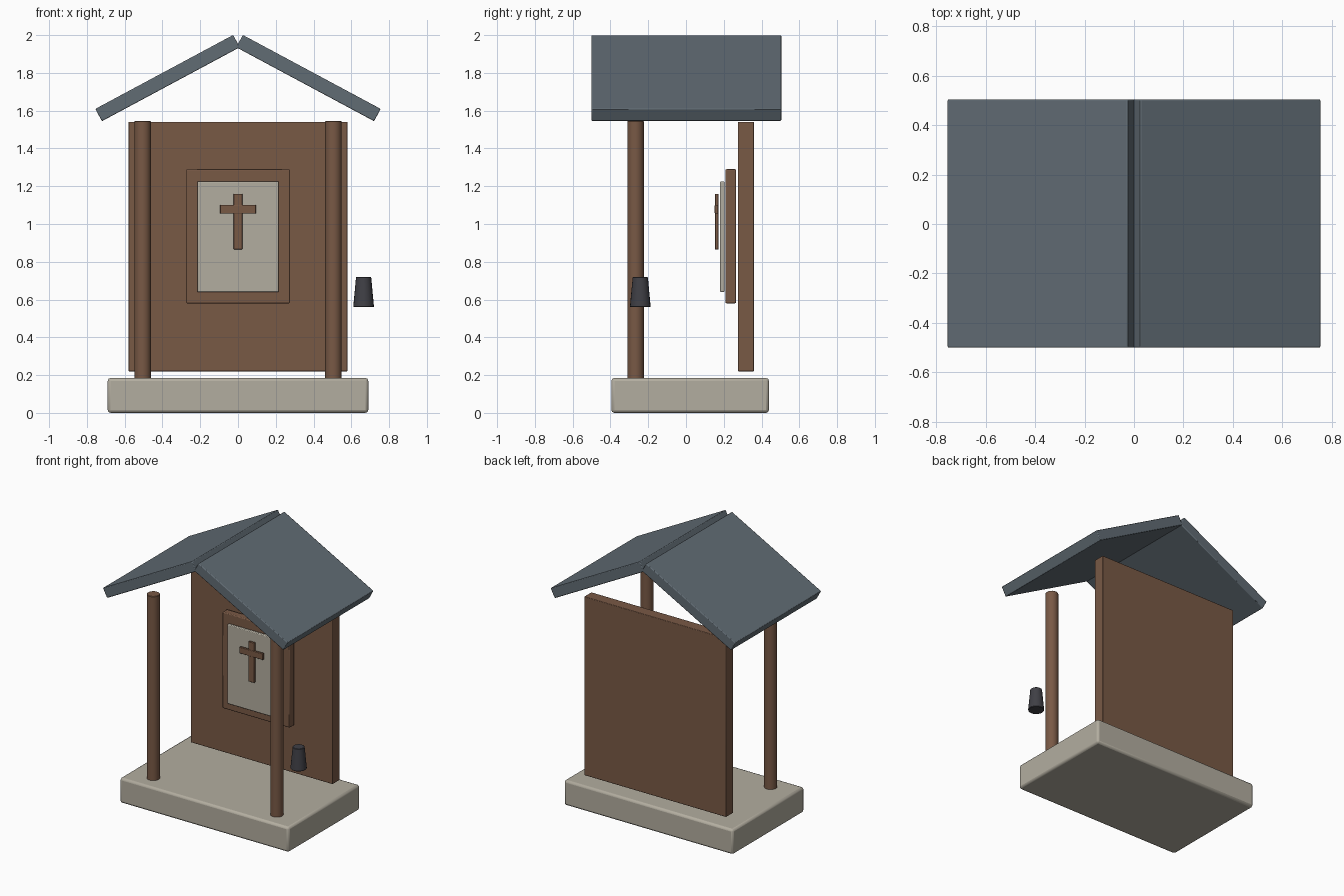
import bpy
from math import radians

cube = bpy.data.objects.get("Cube")
if cube:
    bpy.data.objects.remove(cube, do_unlink=True)


def material(name, rgb):
    mat = bpy.data.materials.new(name)
    mat.use_nodes = True
    mat.diffuse_color = (*rgb, 1)
    mat.node_tree.nodes["Principled BSDF"].inputs["Base Color"].default_value = (*rgb, 1)
    return mat


wood = material("brown wood", (0.19, 0.10, 0.06))
stone = material("pale stone", (0.45, 0.42, 0.35))
slate = material("blue grey slate", (0.12, 0.15, 0.175))
iron = material("dark iron", (0.05, 0.05, 0.06))


def finish(obj, name, mat, bevel, segments=2):
    obj.name = name
    obj.data.materials.append(mat)
    mod = obj.modifiers.new("Soft edges", "BEVEL")
    mod.width = bevel
    mod.segments = segments
    mod.limit_method = "ANGLE"
    mod.angle_limit = radians(40)
    bpy.ops.object.shade_smooth_by_angle(angle=radians(35))
    return obj


def box(name, mat, center, size, bevel=0.005, tilt=0):
    bpy.ops.mesh.primitive_cube_add(size=1, location=center)
    obj = bpy.context.object
    obj.scale = size
    bpy.ops.object.transform_apply(location=False, rotation=False, scale=True)
    obj.rotation_euler.y = tilt
    return finish(obj, name, mat, bevel)


def tube(name, mat, center, bottom, top, height):
    bpy.ops.mesh.primitive_cone_add(vertices=20, radius1=bottom, radius2=top,
                                    depth=height, location=center)
    return finish(bpy.context.object, name, mat, 0.003, 1)


# Base and back wall
box("base_slab", stone, (0, 0.022, 0.0925), (1.38, 0.835, 0.185), 0.016)
box("back_wall", wood, (0, 0.318, 0.88), (1.16, 0.085, 1.32), 0.004)

# Notice board with cross
box("board_frame", wood, (0, 0.237, 0.935), (0.55, 0.056, 0.71), 0.006)
box("board_panel", stone, (0, 0.192, 0.9325), (0.43, 0.024, 0.585), 0.005)
box("cross_upright", wood, (0, 0.163, 1.0125), (0.046, 0.018, 0.295), 0.003)
box("cross_arm", wood, (0, 0.161, 1.078), (0.19, 0.018, 0.046), 0.003)

# Mirrored posts and roof slabs
for side, label in ((1, "left"), (-1, "right")):
    tube(label + "_post", wood, (side * 0.505, -0.267, 0.86), 0.044, 0.044, 1.37)
    box(label + "_roof_slab", slate, (side * 0.373, 0.002, 1.7725),
        (0.828, 1.005, 0.074), 0.005, side * radians(28.2))

# Hanging bell
tube("bell", iron, (0.665, -0.242, 0.64), 0.055, 0.04, 0.16)
